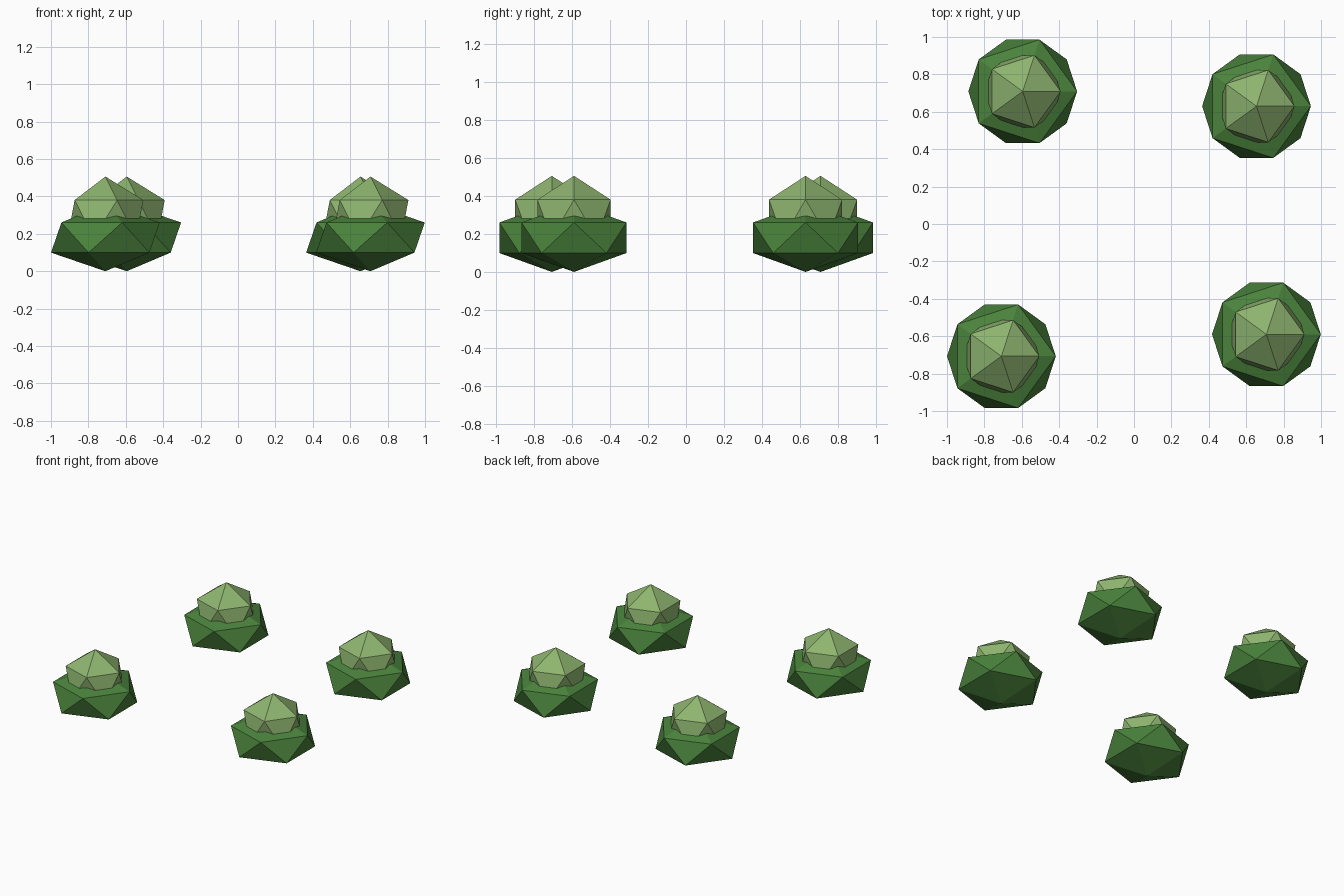
import bpy

# Remove the default cube
cube = bpy.data.objects.get("Cube")
if cube:
    bpy.data.objects.remove(cube, do_unlink=True)


def make_material(name, color):
    mat = bpy.data.materials.new(name)
    mat.use_nodes = True
    mat.diffuse_color = color
    bsdf = next(n for n in mat.node_tree.nodes if n.type == "BSDF_PRINCIPLED")
    bsdf.inputs["Base Color"].default_value = color
    bsdf.inputs["Roughness"].default_value = 0.9
    return mat


dark_green = make_material("dark green", (0.068, 0.225, 0.045, 1))
light_green = make_material("light green", (0.27, 0.46, 0.16, 1))


def faceted_ball(name, x, y, z, width, height, mat):
    """Flat-shaded 20-sided ball with its own radius across and up."""
    bpy.ops.mesh.primitive_ico_sphere_add(subdivisions=1, radius=1, location=(x, y, z))
    ball = bpy.context.object
    ball.name = name
    ball.scale = (width, width, height)
    bpy.ops.object.transform_apply(location=False, rotation=False, scale=True)
    ball.data.materials.append(mat)


# Four bushes, each a squat dark base with a light crown sunk into it
bushes = {
    "back_right": (-0.595, 0.709),
    "back_left": (0.655, 0.63),
    "front_right": (-0.709, -0.707),
    "front_left": (0.708, -0.59),
}
for place, (x, y) in bushes.items():
    faceted_ball(place + "_bush_base", x, y, 0.18, 0.325, 0.18, dark_green)
    faceted_ball(place + "_bush_crown", x, y, 0.279, 0.227, 0.227, light_green)
